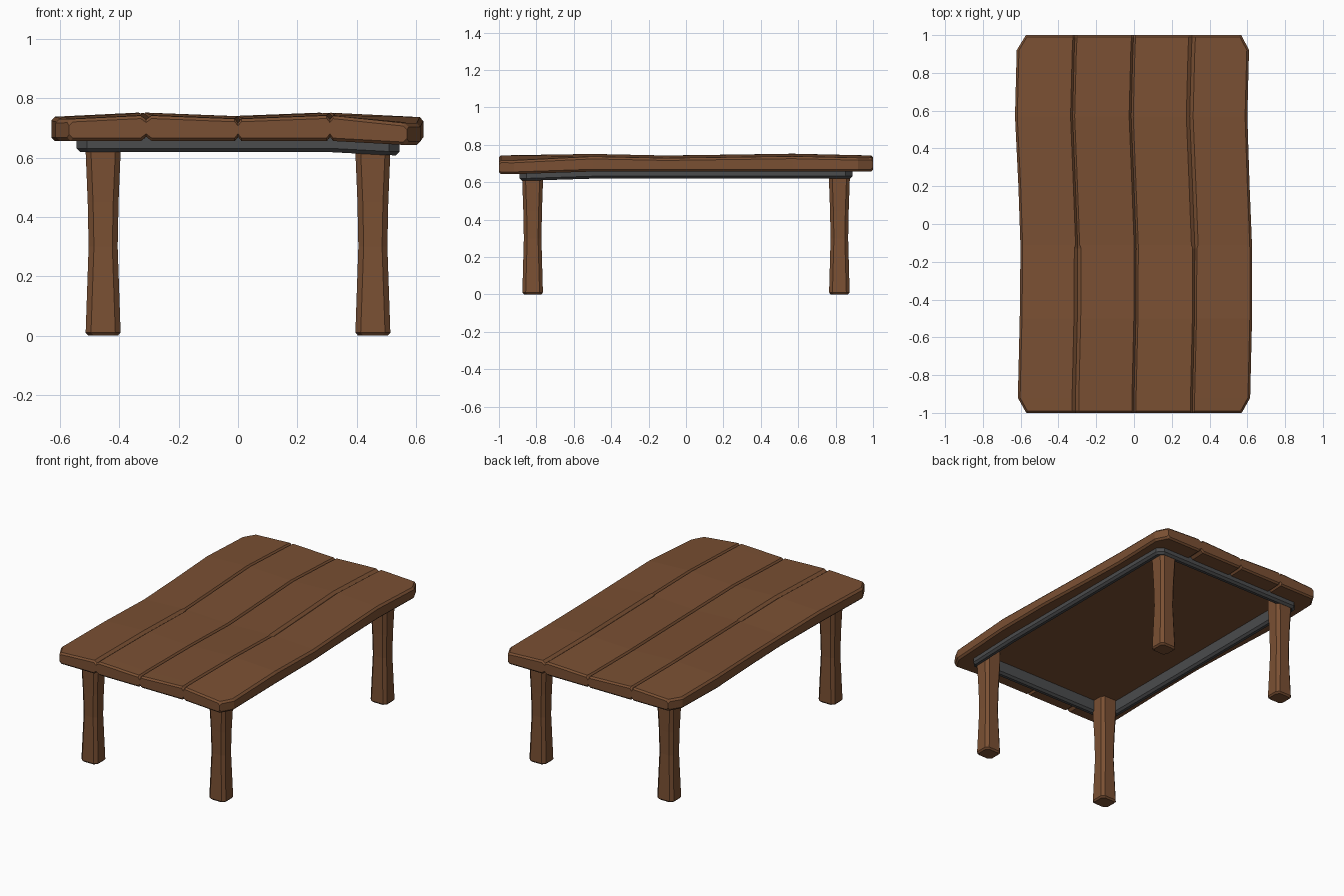
import bpy, bmesh
from mathutils import Vector

if "Cube" in bpy.data.objects:
    bpy.data.objects.remove(bpy.data.objects["Cube"])


def material(name, rgb):
    m = bpy.data.materials.new(name)
    m.diffuse_color = (*rgb, 1)
    m.use_nodes = True
    m.node_tree.nodes["Principled BSDF"].inputs["Base Color"].default_value = m.diffuse_color
    return m


wood = material("wood", (0.195, 0.08, 0.033))
iron = material("iron", (0.07, 0.072, 0.075))


def clamp(v):
    return max(0.0, min(1.0, v))


def lerp(table, v):
    for (a, fa), (b, fb) in zip(table, table[1:]):
        if v <= b:
            return fa + (fb - fa) * clamp((v - a) / (b - a))
    return table[-1][1]


# sag of the front right corner
def droop(x, y):
    return -0.014 * clamp((x - 0.31) / 0.25) * clamp((-0.5 - y) / 0.4)


def loft(name, rings, mat, closed=False):
    bm = bmesh.new()
    vs = [[bm.verts.new(p) for p in r] for r in rings]
    n = len(vs[0])
    pairs = list(zip(vs, vs[1:]))
    if closed:
        pairs.append((vs[-1], vs[0]))
    else:
        bm.faces.new(vs[0])
        bm.faces.new(vs[-1])
    for a, b in pairs:
        for i in range(n):
            j = (i + 1) % n
            bm.faces.new((a[i], a[j], b[j], b[i]))
    bmesh.ops.recalc_face_normals(bm, faces=bm.faces)
    me = bpy.data.meshes.new(name)
    bm.to_mesh(me)
    bm.free()
    ob = bpy.data.objects.new(name, me)
    if mat:
        me.materials.append(mat)
    bpy.context.collection.objects.link(ob)
    return ob


# plank top: wavy grooved section swept along y
SWAY = [(-1, 0), (-0.92, 0), (-0.5, 0.01), (-0.12, 0.012), (0.2, 0), (0.57, -0.015), (0.92, -0.006), (1, -0.002)]
WAVE = [(-1, 0), (-0.57, 0.01), (-0.1, 0), (0.58, 0.01), (1, 0)]
CROWN = [(-0.615, 0.728), (-0.31, 0.743), (0, 0.731), (0.31, 0.743), (0.615, 0.728)]


def top_ring(y, half, trim=0.0):
    s = lerp(SWAY, y)
    ch = 0.012
    top, bottom = [], []

    def add(x, dt=0.0, db=0.0):
        d = droop(x, y)
        top.append((x + s, y, lerp(CROWN, x) + lerp(WAVE, y) + d - dt - trim))
        bottom.append((x + s, y, 0.657 + d + db + trim))

    add(-half, ch, ch)
    add(-half + ch)
    for g in (-0.31, 0, 0.31):
        wide = (g < 0 and y < -0.11) or (g > 0 and y > -0.13)
        w = 0.018 if wide else 0.011
        add(g - w)
        add(g, 0.014, 0.014)
        add(g + w)
    add(half - ch)
    add(half, ch, ch)
    return top + bottom[::-1]


stations = [(-1, 0.57, 0.01), (-0.99, 0.576, 0), (-0.92, 0.615, 0), (-0.5, 0.615, 0),
            (-0.13, 0.613, 0), (-0.11, 0.613, 0), (0.2, 0.612, 0), (0.57, 0.615, 0),
            (0.92, 0.615, 0), (0.99, 0.576, 0), (1, 0.57, 0.01)]
table_top = loft("table_top", [top_ring(*st) for st in stations], wood)


# underframe: bevelled rail around a clipped rectangle
def outline(inset, z):
    hx, hy, c = 0.545 - inset, 0.89 - inset, 0.036 - 0.586 * inset
    pts = [(-hx + c, -hy), (0.31, -hy), (hx - c, -hy), (hx, -hy + c), (hx, -0.5), (hx, hy - c),
           (hx - c, hy), (-hx + c, hy), (-hx, hy - c), (-hx, -hy + c)]
    return [(x, y, z + droop(x, y)) for x, y in pts]


RAIL = [(0, 0.70), (0, 0.632), (0.013, 0.619), (0.032, 0.619), (0.045, 0.632), (0.045, 0.70)]
loft("underframe", [outline(*p) for p in RAIL], iron, closed=True)

# hollow underside of the top inside the frame
cutter = loft("underside_cutter", [outline(0.042, 0.5), outline(0.042, 0.70)], None)
cutter.hide_render = True
cutter.hide_viewport = True
cut = table_top.modifiers.new("hollow", "BOOLEAN")
cut.operation = "DIFFERENCE"
cut.solver = "EXACT"
cut.object = cutter


# waisted legs with clipped corners
def leg_ring(cx, cy, z, hx, hy, c=0.018):
    pts = [(hx, -hy + c), (hx, hy - c), (hx - c, hy), (-hx + c, hy),
           (-hx, hy - c), (-hx, -hy + c), (-hx + c, -hy), (hx - c, -hy)]
    return [(cx + x, cy + y, z) for x, y in pts]


LEG = [(0, 0.050, 0.046), (0.01, 0.059, 0.055), (0.3, 0.049, 0.047), (0.45, 0.052, 0.050), (0.62, 0.059, 0.056), (0.705, 0.059, 0.056)]
for sx, side in ((-1, "left"), (1, "right")):
    for sy, end in ((-1, "front"), (1, "back")):
        loft(f"{end}_{side}_leg", [leg_ring(sx * 0.455, sy * 0.82, *r) for r in LEG], wood)
